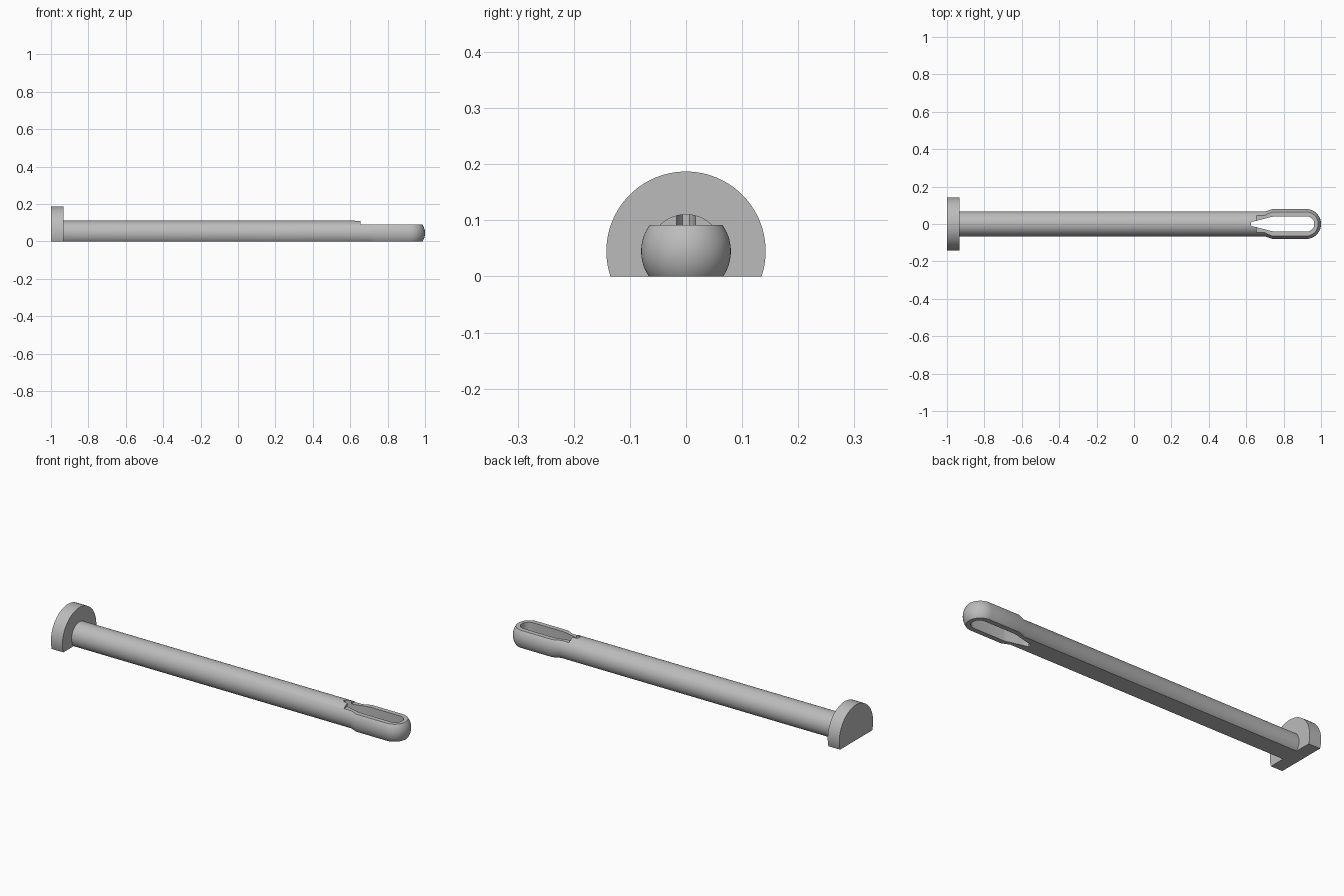
import bpy, bmesh
from math import sin, cos, pi, radians
from mathutils import Matrix

if "Cube" in bpy.data.objects:
    bpy.data.objects.remove(bpy.data.objects["Cube"])

AXIS_Z = 0.045      # height of the pin's axis
SHAFT_R, TIP_R, HEAD_R = 0.066, 0.08, 0.142
STEP_X, FLAT_Z = 0.655, 0.092

grey = bpy.data.materials.new("plain grey")
grey.use_nodes = True
grey.diffuse_color = (0.5, 0.5, 0.5, 1)
grey.node_tree.nodes["Principled BSDF"].inputs["Base Color"].default_value = (0.5, 0.5, 0.5, 1)


def finish(name, bm):
    bmesh.ops.recalc_face_normals(bm, faces=bm.faces)
    mesh = bpy.data.meshes.new(name)
    bm.to_mesh(mesh)
    bm.free()
    mesh.materials.append(grey)
    obj = bpy.data.objects.new(name, mesh)
    bpy.context.collection.objects.link(obj)
    return obj


def turned(name, profile, sides=96):
    """Revolve (x, radius) points about the axis and slice the underside flat."""
    bm = bmesh.new()
    rings = [[bm.verts.new((x, r * sin(2 * pi * i / sides), AXIS_Z + r * cos(2 * pi * i / sides)))
              for i in range(sides)] for x, r in profile]
    for a, b in zip(rings, rings[1:]):
        for i in range(sides):
            j = (i + 1) % sides
            bm.faces.new((a[i], a[j], b[j], b[i]))
    bm.faces.new(rings[0])
    bm.faces.new(rings[-1])
    cut = bmesh.ops.bisect_plane(bm, geom=bm.verts[:] + bm.edges[:] + bm.faces[:],
                                 plane_co=(0, 0, 0), plane_no=(0, 0, -1), clear_outer=True)
    rim = [e for e in cut["geom_cut"] if isinstance(e, bmesh.types.BMEdge)]
    bmesh.ops.contextual_create(bm, geom=rim)
    return finish(name, bm)


def cut_away(target, cutter):
    cutter.hide_render = True
    mod = target.modifiers.new("cut", 'BOOLEAN')
    mod.operation, mod.solver, mod.object = 'DIFFERENCE', 'EXACT', cutter
    bpy.context.view_layer.objects.active = target
    bpy.ops.object.modifier_apply(modifier=mod.name)
    bpy.data.objects.remove(cutter)


# Disc head
head = turned("head", [(-1, HEAD_R), (-0.932, HEAD_R)])

# Shaft flaring into a ball-ended tip
profile = [(-0.935, SHAFT_R), (0.70, SHAFT_R), (0.74, TIP_R)]
steps = 20
for k in range(steps):
    a = k / steps * pi / 2
    profile.append((1 - TIP_R + TIP_R * sin(a), TIP_R * cos(a)))
profile.append((1, 0.001))
shaft = turned("shaft", profile)

# Flat on top of the tip
bm = bmesh.new()
bmesh.ops.create_cube(bm, size=1, matrix=Matrix.Translation((STEP_X + 0.25, 0, FLAT_Z + 0.1))
                      @ Matrix.Diagonal((0.5, 0.4, 0.2, 1)))
cut_away(shaft, finish("flat_cutter", bm))

# Tapered slot right through the tip
half = [(0.625, 0.006), (0.633, 0.012), (0.655, 0.017), (0.735, 0.038), (0.75, 0.04), (0.925, 0.04)]
half += [(0.925 + 0.04 * sin(radians(a)), 0.04 * cos(radians(a))) for a in range(15, 90, 15)]
outline = half + [(x, -y) for x, y in reversed(half)]
bm = bmesh.new()
base = bm.faces.new([bm.verts.new((x, y, -0.1)) for x, y in outline])
top = bmesh.ops.extrude_face_region(bm, geom=[base])["geom"]
bmesh.ops.translate(bm, verts=[v for v in top if isinstance(v, bmesh.types.BMVert)], vec=(0, 0, 0.4))
cut_away(shaft, finish("slot_cutter", bm))

# Smooth the round surfaces, keep the machined edges crisp
for obj in (head, shaft):
    bpy.ops.object.select_all(action='DESELECT')
    obj.select_set(True)
    bpy.context.view_layer.objects.active = obj
    bpy.ops.object.shade_smooth_by_angle(angle=radians(28))
